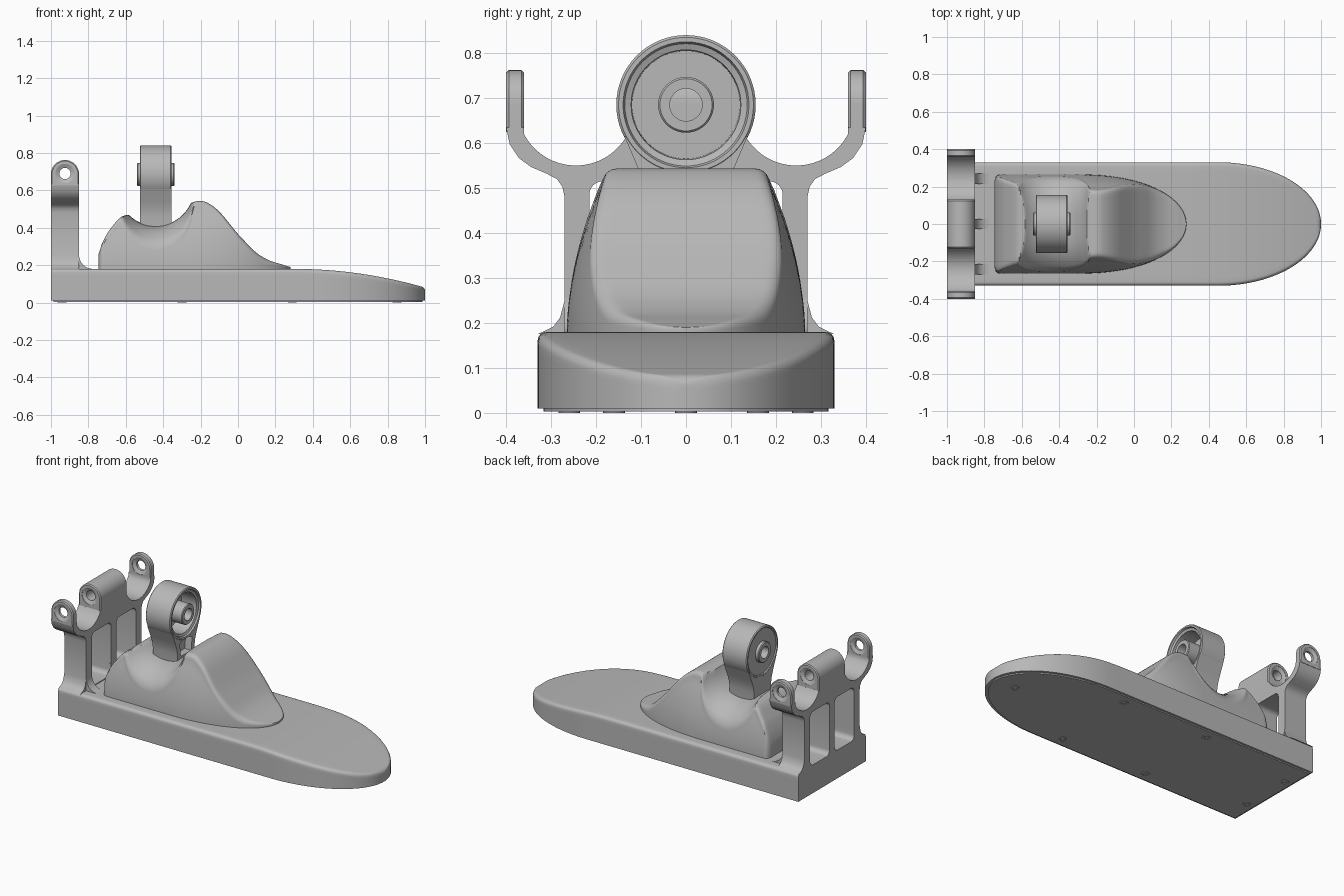
import bpy, bmesh
from math import sin, cos, pi, sqrt, radians

if "Cube" in bpy.data.objects:
    bpy.data.objects.remove(bpy.data.objects["Cube"])

grey = bpy.data.materials.new("plain_grey")
grey.use_nodes = True
grey.diffuse_color = (0.48, 0.48, 0.48, 1)
grey.node_tree.nodes["Principled BSDF"].inputs["Base Color"].default_value = (0.48, 0.48, 0.48, 1)


def make(name, bm):
    bmesh.ops.remove_doubles(bm, verts=bm.verts, dist=1e-6)
    bmesh.ops.recalc_face_normals(bm, faces=bm.faces)
    mesh = bpy.data.meshes.new(name)
    bm.to_mesh(mesh)
    bm.free()
    mesh.materials.append(grey)
    ob = bpy.data.objects.new(name, mesh)
    bpy.context.collection.objects.link(ob)
    return ob


def activate(ob):
    bpy.ops.object.select_all(action='DESELECT')
    ob.select_set(True)
    bpy.context.view_layer.objects.active = ob


def smooth(ob, angle=35):
    activate(ob)
    bpy.ops.object.shade_smooth_by_angle(angle=radians(angle))
    return ob


def skin(name, rings, closed=False):
    """Skin rings of points; ends are capped unless the rings loop round."""
    bm = bmesh.new()
    vs = [[bm.verts.new(p) for p in ring] for ring in rings]
    n = len(vs[0])
    for i in range(len(vs) - (0 if closed else 1)):
        a, b = vs[i], vs[(i + 1) % len(vs)]
        for j in range(n):
            k = (j + 1) % n
            bm.faces.new((a[j], a[k], b[k], b[j]))
    if not closed:
        bm.faces.new(vs[0])
        bm.faces.new(vs[-1])
    return make(name, bm)


def prism(name, pts, axis, a, b):
    """Extrude a (y, z) outline along x, or an (x, z) outline along y."""
    place = (lambda t, p: (t, p[0], p[1])) if axis == 'x' else (lambda t, p: (p[0], t, p[1]))
    return skin(name, [[place(t, p) for p in pts] for t in (a, b)])


def circle(cx, cz, r, n=32, start=0, sweep=2 * pi):
    steps = n if sweep >= 2 * pi else n - 1
    return [(cx + r * cos(start + sweep * i / steps), cz + r * sin(start + sweep * i / steps))
            for i in range(n)]


def cut(ob, cutter):
    mod = ob.modifiers.new("cut", 'BOOLEAN')
    mod.operation, mod.solver, mod.object = 'DIFFERENCE', 'EXACT', cutter
    activate(ob)
    bpy.ops.object.modifier_apply(modifier=mod.name)
    bpy.data.objects.remove(cutter)


def loft(name, xs, width, top, lean, zb, r):
    """Mirrored sections along x with leaning sides and a rounded top edge."""
    rings = []
    for x in xs:
        w = width(x)
        yo = w
        for _ in range(12):
            ze = top(x, yo)
            rr = min(r, 0.5 * (ze - zb), 0.9 * yo)
            yo = 0.5 * (yo + w * lean(ze - rr))
        yo = w * lean(ze - rr)
        ze = top(x, yo)
        half = []
        for i in range(8):
            z = zb + (ze - rr - zb) * i / 8
            half.append((x, w * lean(z), z))
        for i in range(6):
            a = pi / 2 * i / 5
            y = yo - rr * (1 - cos(a))
            half.append((x, y, top(x, y) - rr * (1 - sin(a))))
        for i in range(1, 11):
            y = (yo - rr) * (1 - i / 10)
            half.append((x, y, top(x, y)))
        rings.append(half + [(p[0], -p[1], p[2]) for p in half[-2::-1]])
    return smooth(skin(name, rings))


# Foot base with a rounded, sloping toe
def base_width(x):
    u = max(0, (x - 0.45) / 0.55)
    return max(0.006, 0.33 * sqrt(max(0, 1 - u * u)))


def base_top(x, y):
    z = 0.18 - 0.1 * max(0, (x - 0.3) / 0.7) ** 2
    e = max(0, (x - 0.98) / 0.02)
    return z - 0.018 * (1 - sqrt(max(0, 1 - e * e)))


base_xs = [-1 + 1.45 * i / 24 for i in range(24)] + [0.45 + 0.55 * sin(pi / 2 * i / 40) for i in range(41)]
loft("foot_base", base_xs, base_width, base_top, lambda z: 1, 0.01, 0.02)

# Sole plate and its screws
loft("sole_plate", [x * 0.987 for x in base_xs], lambda x: max(0.004, base_width(x / 0.987) - 0.013),
     lambda x, y: 0.014, lambda z: 1, 0.003, 0.0005)
for sx, sy in ((0.85, 0), (0.29, 0.26), (0.29, -0.26), (-0.3, 0.26), (-0.3, -0.26), (-0.94, 0.16), (-0.94, -0.16)):
    skin("sole_screw", [[(x, y, z) for x, y in circle(sx, sy, r, 20)]
                        for r, z in ((0.024, 0.006), (0.024, 0), (0.015, 0), (0.013, 0.0025))])

# Ankle cover with a saddle-shaped hollow
ridge = [(-.745, .25), (-.735, .3), (-.7, .37), (-.63, .462), (-.28, .52), (-.24, .538), (-.2, .547),
         (-.16, .535), (-.1, .49), (0, .365), (.1, .262), (.17, .222), (.25, .2), (.28, .187)]


def ridge_at(x):
    x = min(max(x, ridge[0][0]), ridge[-1][0])
    for (x0, z0), (x1, z1) in zip(ridge, ridge[1:]):
        if x <= x1:
            return z0 + (z1 - z0) * (x - x0) / (x1 - x0)
    return ridge[-1][1]


def cover_top(x, y):
    spread = 0.004 if x < -0.66 else 0.012
    z = sum(ridge_at(x + spread * k) for k in (-2, -1, 0, 1, 2)) / 5
    d = 0.205 ** 2 - (x + 0.44) ** 2
    if d > 0:
        z = min(z, 0.615 - 0.08 * min(1.2, abs(y) / 0.235) ** 3 - sqrt(d))
    return z


def cover_width(x):
    u = max(0, (x + 0.3) / 0.58)
    corner = max(0, (-0.715 - x) / 0.03)
    return max(0.006, 0.265 * sqrt(max(0, 1 - u ** 2.2)) - 0.03 * (1 - sqrt(max(0, 1 - corner ** 2))))


cover_xs = [-0.745 + 0.925 * i / 120 for i in range(120)] + [0.18 + 0.1 * sin(pi / 2 * i / 16) for i in range(17)]
loft("ankle_cover", cover_xs, cover_width, cover_top,
     lambda z: 1 - 0.35 * max(0, (z - 0.18) / 0.365) ** 1.8, 0.175, 0.03)

# Rear bracket: two cups on three posts, with rounded windows
X0, X1 = -1, -0.85
side = [(.33, .175), (.315, .182), (.295, .192), (.28, .212), (.27, .25), (.27, .48), (.275, .503), (.287, .52),
        (.31, .532), (.345, .547), (.372, .567), (.392, .597), (.4, .635), (.36, .635)]
side += circle(0.245, 0.68, 0.13, 20, radians(-28), radians(-124))
bracket = prism("rear_bracket", side + [(-y, z) for y, z in reversed(side)], 'x', X0, X1)
for s in (-1, 1):
    window = []
    for cy, cz, a in ((.185, .485, 0), (.055, .485, 1), (.055, .215, 2), (.185, .215, 3)):
        window += circle(cy, cz, 0.03, 7, a * pi / 2, pi / 2)
    cut(bracket, prism("window_cutter", [(s * y, z) for y, z in window], 'x', X0 - 0.1, X1 + 0.1))
smooth(bracket)


# Rounded lugs with bolt holes on top of the bracket
def lug(name, y0, y1, zlow):
    mid, r = (X0 + X1) / 2, (X1 - X0) / 2

    def outline(inset):
        return circle(mid, 0.687, r - inset, 25, 0, pi) + [(X0 + inset, zlow), (X1 - inset, zlow)]
    layers = ((y0, 0.006), (y0 + 0.006, 0), (y1 - 0.006, 0), (y1, 0.006))
    ob = skin(name, [[(x, y, z) for x, z in outline(i)] for y, i in layers])
    cut(ob, prism("hole_cutter", circle(mid, 0.69, 0.03), 'y', y0 - 0.1, y1 + 0.1))
    for y, d in ((y0, 1), (y1, -1)):
        sink = ((y - 0.02 * d, 0.052), (y + 0.002 * d, 0.052), (y + 0.014 * d, 0.026))
        cut(ob, skin("sink_cutter", [[(x, t, z) for x, z in circle(mid, 0.69, r2)] for t, r2 in sink]))
    smooth(ob)


lug("left_lug", 0.36, 0.4, 0.625)
lug("right_lug", -0.4, -0.36, 0.625)
lug("centre_lug", -0.13, 0.13, 0.6)

# Fillets in front of the three posts
fillet = [(-.86, .175), (-.775, .175), (-.775, .18)]
fillet += [(-.775 - 0.075 * sin(a), .255 - 0.075 * cos(a)) for a in (pi / 2 * i / 8 for i in range(1, 9))] + [(-.86, .255)]
for name, a, b in (("left_fillet", .213, .27), ("centre_fillet", -.028, .028), ("right_fillet", -.27, -.213)):
    smooth(prism(name, fillet, 'y', a, b))

# Ankle ring with a hub, open towards the toe
CX, CZ = -0.44, 0.685
ring_profile = [(-.1, .036), (-.1, .058), (-.095, .062), (-.078, .062), (-.078, .138), (-.085, .142), (-.085, .15),
                (-.08, .155), (.08, .155), (.085, .15), (.085, .14), (.075, .136), (.07, .122), (-.03, .12),
                (-.03, .062), (.095, .062), (.1, .058), (.1, .036)]
rings = []
for i in range(64):
    t = 2 * pi * i / 64
    rings.append([(CX + x, r * sin(t), CZ + r * cos(t)) for x, r in ring_profile])
smooth(skin("ankle_ring", rings, closed=True), 30)

# Tapered neck below the ring, with a pocket in its front
neck_side = [(.137, .615), (.105, .54), (.09, .5), (.083, .46), (.08, .39)]
arc = circle(0, CZ, 0.14, 24, radians(-150), radians(120))
neck = prism("ankle_neck", arc + neck_side + [(-y, z) for y, z in reversed(neck_side)], 'x', CX - 0.084, CX + 0.084)
pocket = [(-.05, .44), (.05, .44), (.06, .52), (.03, .535), (-.03, .535), (-.06, .52)]
cut(neck, prism("pocket_cutter", pocket, 'x', CX + 0.04, CX + 0.2))
smooth(neck)
